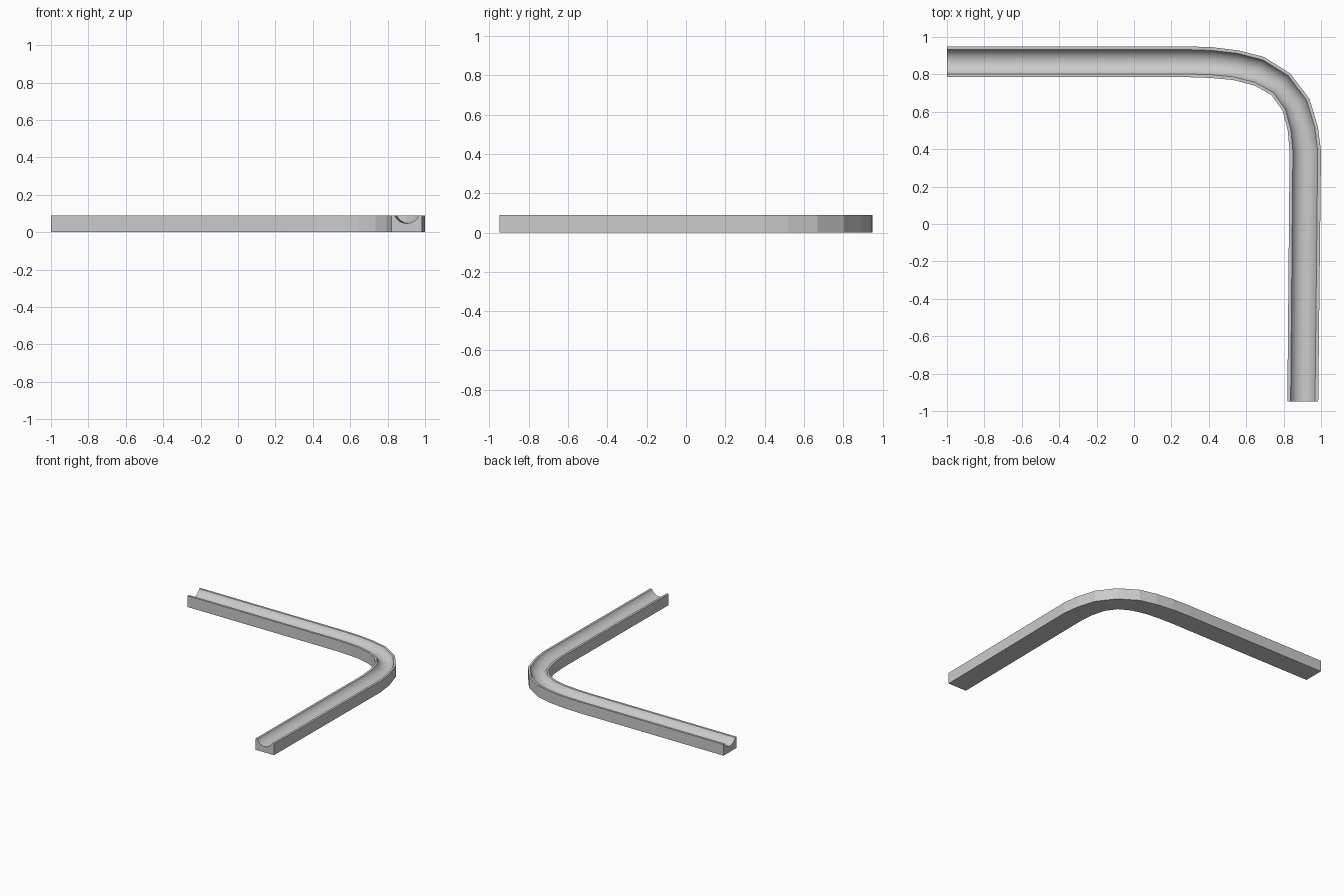
import bpy, bmesh, math
from mathutils import Vector

cube = bpy.data.objects.get("Cube")
if cube:
    bpy.data.objects.remove(cube, do_unlink=True)

HEIGHT, DEPTH = 0.09, 0.043
RIM, STEPS = 0.105, 14   # rim width as a share of the channel width

grey = bpy.data.materials.new("light grey")
grey.use_nodes = True
colour = (0.6, 0.6, 0.6, 1)
grey.diffuse_color = colour
grey.node_tree.nodes["Principled BSDF"].inputs["Base Color"].default_value = colour

# Outer and inner edges of the bent channel, seen from above
outer = [(-1, .95), (.28, .95), (.42, .945), (.56, .928), (.695, .893),
         (.835, .805), (.938, .67), (.983, .52), (1, .39), (.985, -.95)]
inner = [(-1, .785), (.29, .785), (.41, .781), (.53, .77), (.645, .74),
         (.735, .69), (.795, .605), (.822, .5), (.832, .39), (.82, -.95)]

# Cross-section: share across the width, height; rounded groove in the top
half = 0.5 - RIM
width = 0.165
radius = ((half * width) ** 2 + DEPTH ** 2) / (2 * DEPTH)
spread = math.asin(min(1, half * width / radius))
section = [(0, 0), (0, HEIGHT)]
for i in range(STEPS + 1):
    a = spread * (2 * i / STEPS - 1)
    z = HEIGHT - DEPTH + radius * (1 - math.cos(a))
    section.append((0.5 + radius * math.sin(a) / width, z))
section += [(1, HEIGHT), (1, 0)]

# Sweep the section along the bend
bm = bmesh.new()
rings = []
for o, n in zip(outer, inner):
    o, n = Vector(o), Vector(n)
    rings.append([bm.verts.new((*o.lerp(n, t), z)) for t, z in section])
count = len(section)
for a, b in zip(rings, rings[1:]):
    for j in range(count):
        k = (j + 1) % count
        face = bm.faces.new((a[j], a[k], b[k], b[j]))
        face.smooth = 2 <= j < 2 + STEPS   # only the groove is smooth
for ring in (rings[0], rings[-1]):
    bm.faces.new(ring)
bmesh.ops.recalc_face_normals(bm, faces=bm.faces[:])
for e in bm.edges:
    e.smooth = all(f.smooth for f in e.link_faces)

mesh = bpy.data.meshes.new("curved_channel")
bm.to_mesh(mesh)
bm.free()
mesh.materials.append(grey)
channel = bpy.data.objects.new("curved_channel", mesh)
bpy.context.collection.objects.link(channel)
